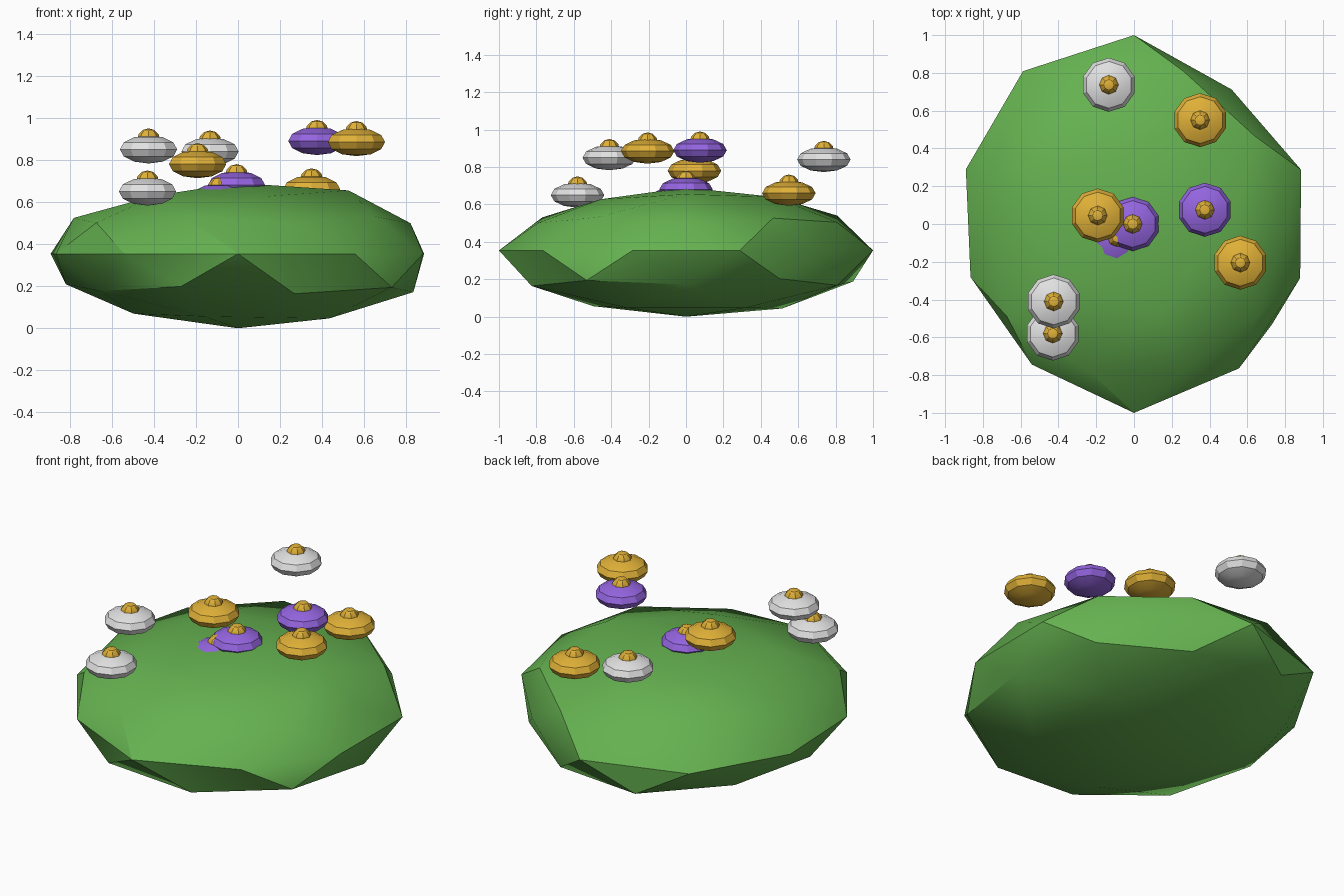
import bpy, bmesh, math
from mathutils import Matrix

if "Cube" in bpy.data.objects:
    bpy.data.objects.remove(bpy.data.objects["Cube"])


def material(name, rgb):
    m = bpy.data.materials.new(name)
    m.diffuse_color = (*rgb, 1)
    m.use_nodes = True
    m.node_tree.nodes["Principled BSDF"].inputs["Base Color"].default_value = m.diffuse_color
    return m


GREEN = material("leaf green", (0.13, 0.44, 0.08))
GOLD = material("gold", (0.75, 0.44, 0.04))
WHITE = material("white", (0.76, 0.76, 0.76))
PURPLE = material("purple", (0.30, 0.13, 0.75))


def finish(bm, name, mat):
    mesh = bpy.data.meshes.new(name)
    bm.to_mesh(mesh)
    bm.free()
    mesh.materials.append(mat)
    obj = bpy.data.objects.new(name, mesh)
    bpy.context.collection.objects.link(obj)
    bpy.ops.object.select_all(action='DESELECT')
    obj.select_set(True)
    bpy.context.view_layer.objects.active = obj
    bpy.ops.object.shade_smooth_by_angle(angle=math.radians(30))
    return obj


def ball(name, mat, centre, radius, height, segments):
    bm = bmesh.new()
    bmesh.ops.create_uvsphere(bm, u_segments=segments, v_segments=6, radius=1)
    bm.transform(Matrix.Translation(centre) @ Matrix.Diagonal((radius, radius, height, 1)))
    return finish(bm, name, mat)


# Bush: flattened icosphere, each ring of points pushed in or out a little
# ring height -> (first azimuth, step, radial factors)
RINGS = {
    1.0: (0, 360, [0.95]),
    0.851: (0, 72, [1.0, 0.95, 0.92, 0.92, 0.91]),
    0.526: (36, 72, [0.93, 1.0, 0.917, 0.95, 0.95]),
    0.447: (0, 72, [0.917, 0.95, 0.95, 0.93, 0.93]),
    0.0: (18, 36, [0.93, 0.88, 1, 1, 0.936, 0.91, 0.92, 1, 0.945, 0.925]),
    -0.447: (36, 72, [0.95, 1.05, 0.915, 0.98, 1.01]),
    -0.526: (0, 72, [0.98, 1.0, 0.95, 0.95, 1.02]),
    -0.851: (36, 72, [1.02, 1.03, 0.945, 0.99, 1.02]),
    -1.0: (0, 360, [1.0]),
}
bm = bmesh.new()
bmesh.ops.create_icosphere(bm, subdivisions=2, radius=1)
for v in bm.verts:
    ring = min(RINGS, key=lambda z: abs(z - v.co.z))
    start, step, factors = RINGS[ring]
    azimuth = math.degrees(math.atan2(v.co.y, v.co.x))
    v.co *= factors[round((azimuth - start) / step) % len(factors)]
bm.transform(Matrix.Translation((0, 0, 0.354)) @ Matrix.Diagonal((1, 1, 0.354, 1)))
finish(bm, "bush", GREEN)

# Flowers: squashed petal disc with a round gold centre (x, y, top height)
FLOWERS = [
    (WHITE, -0.425, -0.41, 0.95), (WHITE, -0.43, -0.58, 0.75), (WHITE, -0.133, 0.737, 0.94),
    (GOLD, 0.35, 0.55, 0.76), (GOLD, 0.563, -0.205, 0.985), (GOLD, -0.192, 0.045, 0.88),
    (PURPLE, 0.375, 0.075, 0.99), (PURPLE, -0.007, 0.0, 0.78), (PURPLE, -0.09, -0.07, 0.72),
]
for i, (mat, x, y, top) in enumerate(FLOWERS, 1):
    ball(f"flower_petals_{i}", mat, (x, y, top - 0.1), 0.143, 0.067, 10)
    ball(f"flower_centre_{i}", GOLD, (x, y, top - 0.055), 0.055, 0.055, 8)
